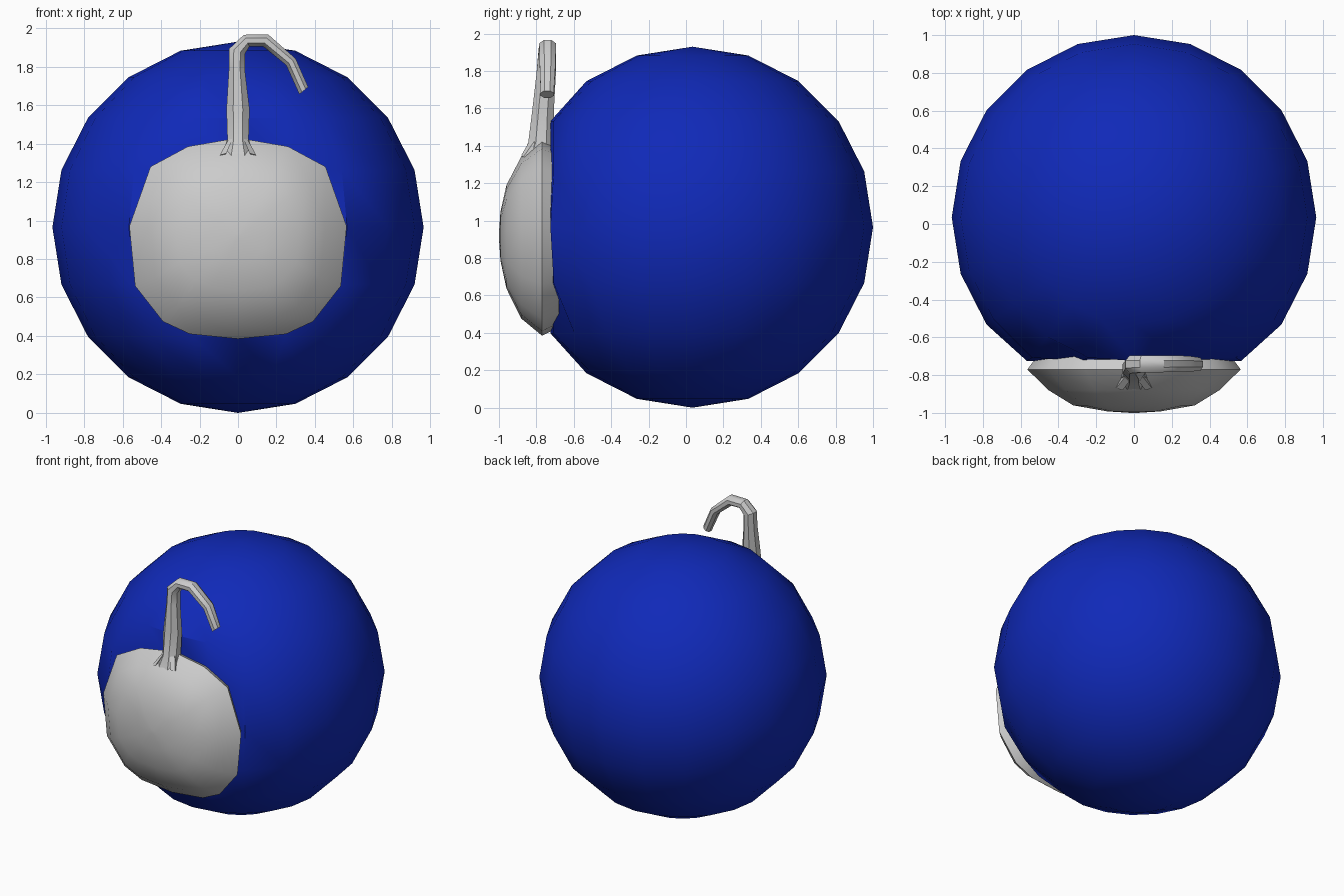
import bpy, bmesh, math
from mathutils import Vector

if "Cube" in bpy.data.objects:
    bpy.data.objects.remove(bpy.data.objects["Cube"])


def finish(bm, name, angle, mat=None):
    bmesh.ops.recalc_face_normals(bm, faces=bm.faces)
    me = bpy.data.meshes.new(name)
    bm.to_mesh(me)
    bm.free()
    ob = bpy.data.objects.new(name, me)
    bpy.context.collection.objects.link(ob)
    if mat:
        me.materials.append(mat)
    bpy.ops.object.select_all(action='DESELECT')
    ob.select_set(True)
    bpy.context.view_layer.objects.active = ob
    bpy.ops.object.shade_smooth_by_angle(angle=math.radians(angle))
    return ob


def loft(rings, name, angle):
    """Skin a list of equal-length point rings and cap both ends."""
    bm = bmesh.new()
    loops = [[bm.verts.new(p) for p in ring] for ring in rings]
    n = len(loops[0])
    for a, b in zip(loops, loops[1:]):
        for i in range(n):
            j = (i + 1) % n
            bm.faces.new((a[i], a[j], b[j], b[i]))
    bm.faces.new(loops[0])
    bm.faces.new(loops[-1])
    return finish(bm, name, angle)


blue = bpy.data.materials.new("blue")
blue.diffuse_color = (0.005, 0.022, 0.48, 1)
blue.use_nodes = True
blue.node_tree.nodes["Principled BSDF"].inputs["Base Color"].default_value = blue.diffuse_color

# Ball, flattened where the front pad sits
bm = bmesh.new()
bmesh.ops.create_uvsphere(bm, u_segments=20, v_segments=10, radius=0.965)
for v in bm.verts:
    v.co += Vector((0, 0.035, 0.965))
    v.co.y = max(v.co.y, -0.725)
finish(bm, "ball", 40, blue)

# Front pad: rounded outline, half mirrored, domed towards the front
half = [(0, 0.51), (0.26, 0.465), (0.455, 0.36), (0.565, 0.05),
        (0.535, -0.26), (0.39, -0.445), (0.25, -0.51), (0, -0.535)]
outline = half + [(-x, z) for x, z in reversed(half[1:-1])]
stations = [(-0.68, 0.88, 0.92), (-0.77, 1, 1), (-0.88, 0.80, 0.83),
            (-0.96, 0.57, 0.53), (-0.992, 0.25, 0.25), (-1.0, 0.03, 0.03)]
loft([[(x * sx, y, 0.92 + z * sz) for x, z in outline]
      for y, sx, sz in stations], "front_pad", 50)

# Hooked stalk: x, y, z, heading from vertical, half width, half depth
path = [(0, -0.80, 1.31, 0, 0.095, 0.09),
        (0, -0.775, 1.42, 0, 0.055, 0.068),
        (0, -0.765, 1.58, 0, 0.06, 0.058),
        (-0.006, -0.748, 1.78, 0, 0.042, 0.052),
        (-0.005, -0.743, 1.88, 18, 0.043, 0.048),
        (0.045, -0.74, 1.935, 65, 0.034, 0.045),
        (0.145, -0.74, 1.935, 112, 0.034, 0.045),
        (0.275, -0.74, 1.825, 145, 0.030, 0.042),
        (0.342, -0.742, 1.675, 140, 0.030, 0.035)]
rings = []
for x, y, z, heading, w, d in path:
    h = math.radians(heading)
    ring = []
    for k in range(8):
        a = math.radians(22.5 + 45 * k)
        u = w * math.cos(a) / math.cos(math.pi / 8)
        v = d * math.sin(a) / math.cos(math.pi / 8)
        ring.append((x + u * math.cos(h), y + v, z - u * math.sin(h)))
    rings.append(ring)
loft(rings, "hooked_stalk", 35)

# Two small fins where the stalk roots into the pad
for side in (-1, 1):
    loft([[(side * 0.04, -0.80, 1.44), (side * 0.03, -0.84, 1.42), (side * 0.05, -0.76, 1.40)],
          [(side * 0.095, -0.87, 1.34), (side * 0.06, -0.88, 1.35), (side * 0.08, -0.82, 1.33)]],
         "stalk_root_" + ("left" if side < 0 else "right"), 30)
